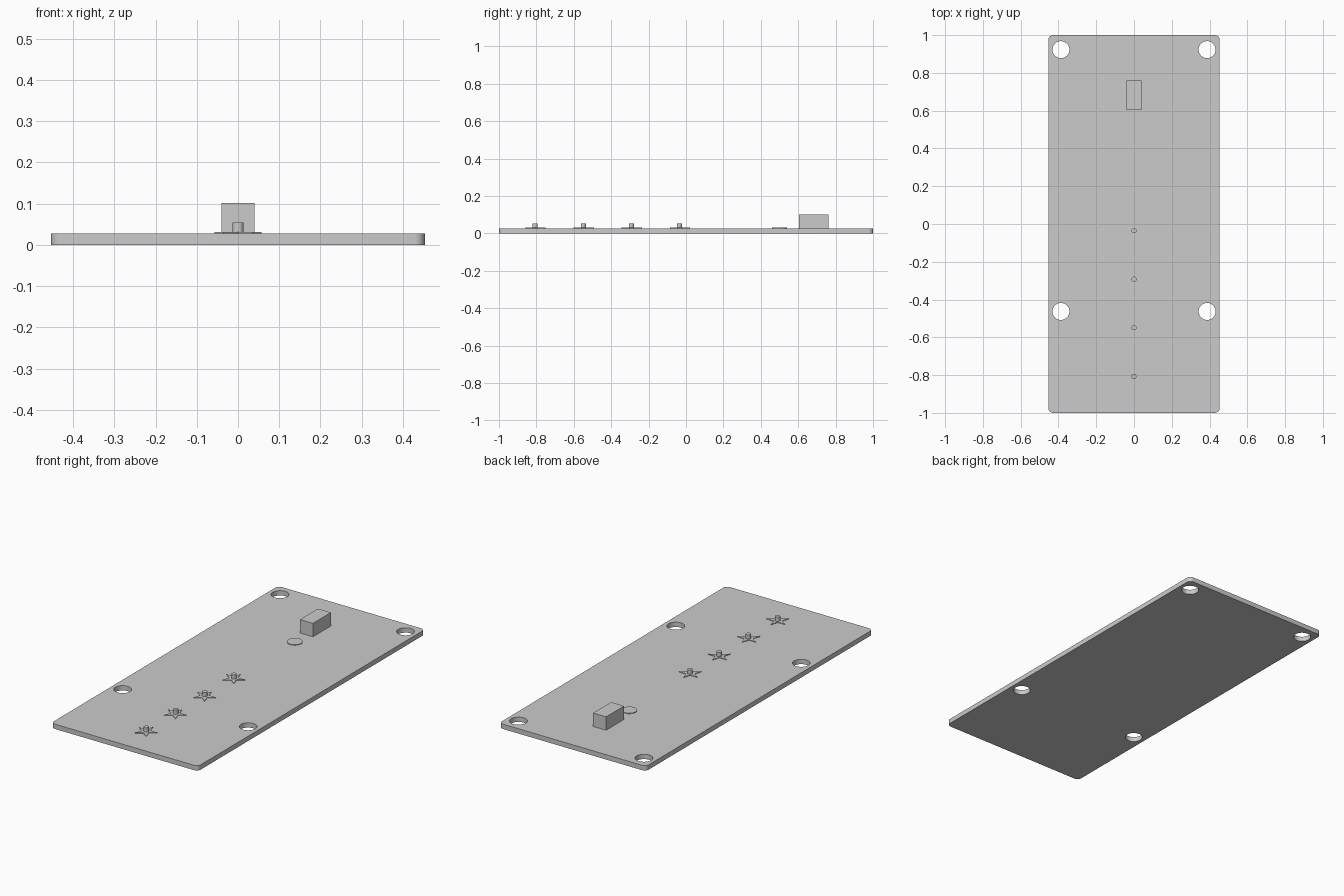
import bpy, bmesh
from math import pi, sin, cos, radians

if "Cube" in bpy.data.objects:
    bpy.data.objects.remove(bpy.data.objects["Cube"])

TOP = 0.027       # upper surface of the plate
RAISED = 0.0305   # top of the thin raised markers


def prism(name, outline, z0, z1, smooth=False):
    """Extrude a closed 2D outline between two heights."""
    bm = bmesh.new()
    face = bm.faces.new([bm.verts.new((x, y, z0)) for x, y in outline])
    ext = bmesh.ops.extrude_face_region(bm, geom=[face])
    for v in ext["geom"]:
        if isinstance(v, bmesh.types.BMVert):
            v.co.z = z1
    bmesh.ops.recalc_face_normals(bm, faces=bm.faces[:])
    me = bpy.data.meshes.new(name)
    bm.to_mesh(me)
    bm.free()
    ob = bpy.data.objects.new(name, me)
    bpy.context.collection.objects.link(ob)
    if smooth:
        bpy.ops.object.select_all(action='DESELECT')
        bpy.context.view_layer.objects.active = ob
        ob.select_set(True)
        bpy.ops.object.shade_smooth_by_angle(angle=radians(30))
    return ob


def circle(cx, cy, r, n=48):
    return [(cx + r * cos(2 * pi * i / n), cy + r * sin(2 * pi * i / n)) for i in range(n)]


def star(cx, cy, r, inner):
    return [(cx + (inner if i % 2 else r) * cos(pi / 2 + i * pi / 5),
             cy + (inner if i % 2 else r) * sin(pi / 2 + i * pi / 5)) for i in range(10)]


def rounded_rect(hx, hy, r, n=8):
    pts = []
    for k, (sx, sy) in enumerate([(1, 1), (-1, 1), (-1, -1), (1, -1)]):
        for i in range(n + 1):
            a = (k + i / n) * pi / 2
            pts.append((sx * (hx - r) + r * cos(a), sy * (hy - r) + r * sin(a)))
    return pts


# Base plate with rounded corners and four through holes
plate = prism("base_plate", rounded_rect(0.453, 1.0, 0.025), 0, TOP)
for x in (-0.387, 0.387):
    for y in (0.923, -0.463):
        cutter = prism("hole_cutter", circle(x, y, 0.045), -0.1, 0.1)
        mod = plate.modifiers.new("hole", 'BOOLEAN')
        mod.operation = 'DIFFERENCE'
        mod.solver = 'EXACT'
        mod.object = cutter
        bpy.context.view_layer.objects.active = plate
        bpy.ops.object.modifier_apply(modifier=mod.name)
        bpy.data.objects.remove(cutter)
bpy.ops.object.select_all(action='DESELECT')
plate.select_set(True)
bpy.ops.object.shade_smooth_by_angle(angle=radians(30))

# Block near the back edge
prism("block", [(-0.04, 0.603), (0.04, 0.603), (0.04, 0.761), (-0.04, 0.761)], TOP - 0.005, 0.102)

# Thin raised disc in front of the block
prism("raised_disc", circle(0, 0.5, 0.04), TOP - 0.005, RAISED, smooth=True)

# Row of round pegs, each on a thin raised star
for y in (-0.035, -0.292, -0.549, -0.807):
    prism("raised_star", star(0, y - 0.003, 0.06, 0.023), TOP - 0.005, RAISED)
    prism("peg", circle(0, y, 0.0135, 32), TOP - 0.005, 0.054, smooth=True)
